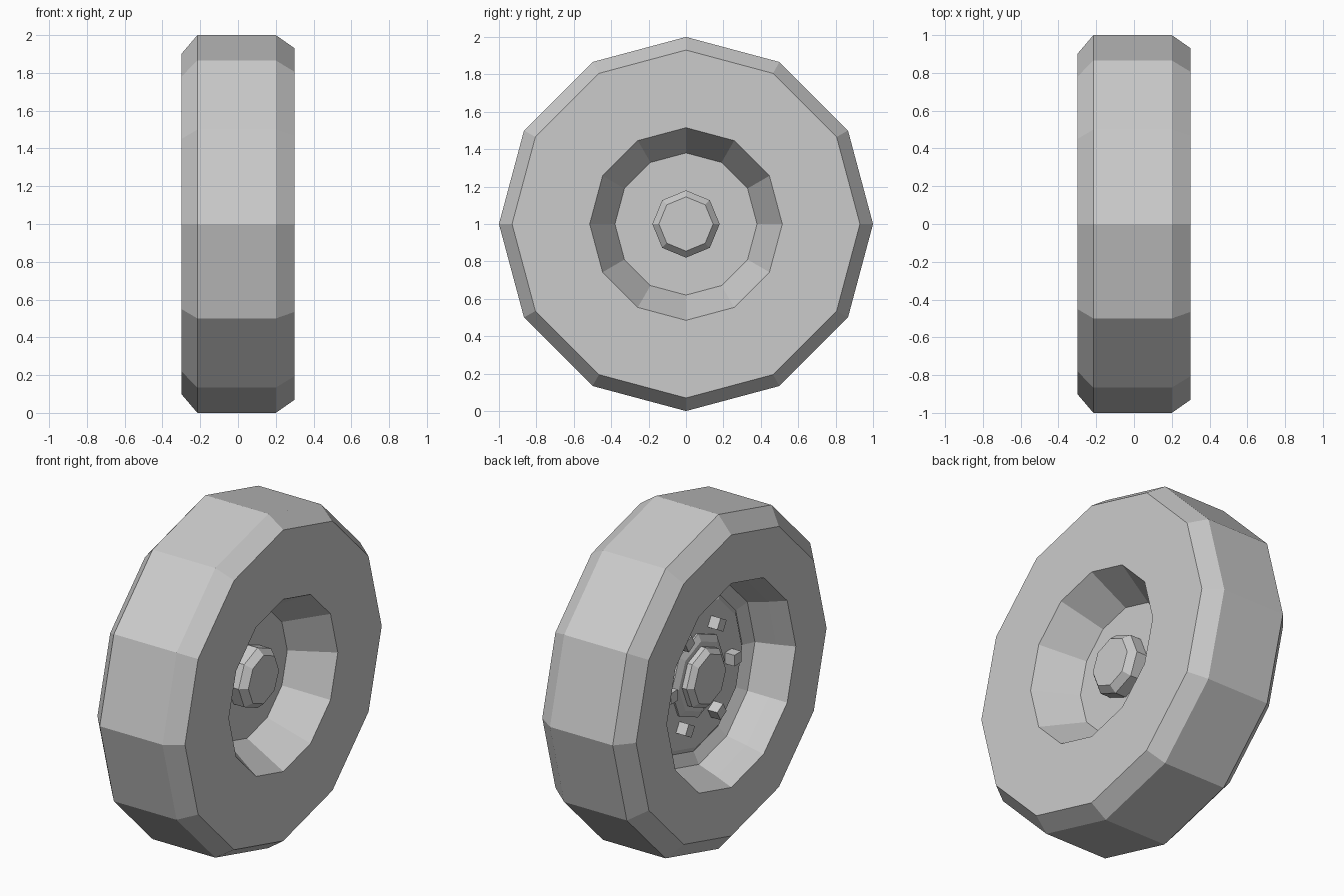
import bpy, bmesh
from math import sin, cos, tau, pi
from mathutils import Matrix, Vector

cube = bpy.data.objects.get("Cube")
if cube:
    bpy.data.objects.remove(cube)

# Single plain grey
grey = bpy.data.materials.new("plain_grey")
grey.use_nodes = True
colour = (0.6, 0.6, 0.6, 1)
grey.diffuse_color = colour
grey.node_tree.nodes["Principled BSDF"].inputs["Base Color"].default_value = colour


def finish(name, bm):
    bmesh.ops.recalc_face_normals(bm, faces=bm.faces[:])
    mesh = bpy.data.meshes.new(name)
    bm.to_mesh(mesh)
    bm.free()
    mesh.materials.append(grey)
    ob = bpy.data.objects.new(name, mesh)
    ob.location.z = 1
    bpy.context.collection.objects.link(ob)
    return ob


def lathe(name, profile, sides):
    """Spin (x, radius) points about the axle and cap both ends."""
    bm = bmesh.new()
    rings = [[bm.verts.new((x, r * sin(tau * i / sides), r * cos(tau * i / sides)))
              for i in range(sides)] for x, r in profile]
    for a, b in zip(rings, rings[1:]):
        for i in range(sides):
            j = (i + 1) % sides
            bm.faces.new((a[i], a[j], b[j], b[i]))
    bm.faces.new(rings[0])
    bm.faces.new(rings[-1])
    return finish(name, bm)


# Tyre with both recesses and their floors
lathe("tyre", [(0.06, 0.38), (0.3, 0.515), (0.3, 0.93), (0.2, 1), (-0.215, 1),
               (-0.3, 0.9), (-0.3, 0.61), (-0.2, 0.57), (-0.085, 0.53),
               (-0.05, 0.46), (-0.07, 0.43)], 12)

# Plain hub cap on one side, stepped hub on the other
lathe("axle_cap", [(0.05, 0.18), (0.13, 0.18), (0.17, 0.145)], 8)
lathe("hub_flange", [(-0.06, 0.25), (-0.08, 0.25), (-0.1, 0.21)], 8)
lathe("hub_cap", [(-0.09, 0.18), (-0.13, 0.18), (-0.16, 0.15)], 8)

# Six wheel nuts
for k in range(6):
    bm = bmesh.new()
    spin = Matrix.Rotation(k * pi / 3, 4, 'X')
    bmesh.ops.create_cube(bm, size=0.066,
                          matrix=spin @ Matrix.Translation((-0.1, 0.3, 0)))
    finish("wheel_nut_%d" % (k + 1), bm)
